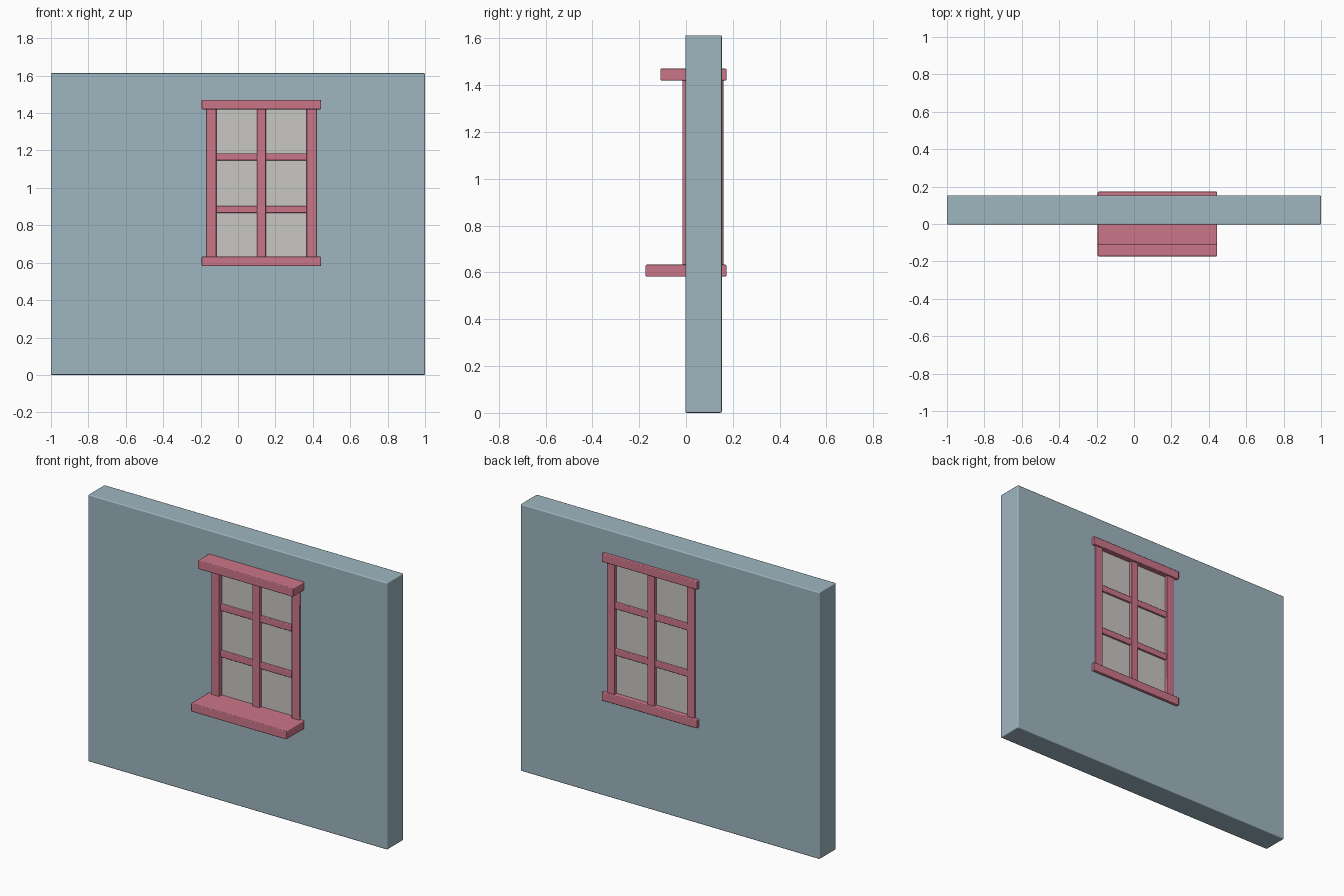
import bpy, bmesh

if "Cube" in bpy.data.objects:
    bpy.data.objects.remove(bpy.data.objects["Cube"])


def material(name, rgb):
    m = bpy.data.materials.new(name)
    m.diffuse_color = (*rgb, 1)
    m.use_nodes = True
    m.node_tree.nodes["Principled BSDF"].inputs["Base Color"].default_value = m.diffuse_color
    return m


WALL = material("blue_grey_wall", (0.345, 0.47, 0.525))
FRAME = material("pink_wood", (0.60, 0.18, 0.25))
GLASS = material("grey_glass", (0.58, 0.57, 0.55))


def finish(name, bm, mat, bevel):
    bmesh.ops.recalc_face_normals(bm, faces=bm.faces)
    me = bpy.data.meshes.new(name)
    bm.to_mesh(me)
    bm.free()
    me.materials.append(mat)
    ob = bpy.data.objects.new(name, me)
    bpy.context.collection.objects.link(ob)
    if bevel:
        me.shade_smooth()
        b = ob.modifiers.new("soft_edges", 'BEVEL')
        b.width, b.segments, b.harden_normals = bevel, 2, True
    return ob


def box(name, x, y, z, mat=FRAME, bevel=0.005):
    bm = bmesh.new()
    bmesh.ops.create_cube(bm, size=1)
    for v in bm.verts:
        v.co = [lo + (c + 0.5) * (hi - lo) for c, (lo, hi) in zip(v.co, (x, y, z))]
    return finish(name, bm, mat, bevel)


# Wall: 3 x 3 grid without its middle cell, extruded to thickness
bm = bmesh.new()
xs, zs = (-1, -0.14, 0.39, 1), (0, 0.61, 1.445, 1.613)
grid = [[bm.verts.new((x, -0.003, z)) for z in zs] for x in xs]
faces = [bm.faces.new((grid[i][j], grid[i + 1][j], grid[i + 1][j + 1], grid[i][j + 1]))
         for i in range(3) for j in range(3) if (i, j) != (1, 1)]
ext = bmesh.ops.extrude_face_region(bm, geom=faces, use_keep_orig=True)
for v in ext["geom"]:
    if isinstance(v, bmesh.types.BMVert):
        v.co.y = 0.153
finish("wall", bm, WALL, 0.006)

# Lintel and sill, deeper towards the front
box("lintel", (-0.194, 0.444), (-0.11, 0.173), (1.42, 1.471))
box("sill", (-0.194, 0.444), (-0.173, 0.173), (0.582, 0.633))

# Side posts
for side, x in (("left", -0.169), ("right", 0.367)):
    box(side + "_post", (x, x + 0.053), (-0.015, 0.16), (0.62, 1.43))

# Centre bar and cross bars
box("centre_bar", (0.101, 0.149), (-0.008, 0.158), (0.62, 1.43))
for i, z in enumerate((0.866, 1.147)):
    box(f"cross_bar_{i + 1}", (-0.13, 0.38), (-0.003, 0.153), (z, z + 0.038))

# Glass filling the opening
box("glass", (-0.138, 0.388), (0.012, 0.138), (0.612, 1.443), GLASS, 0)
